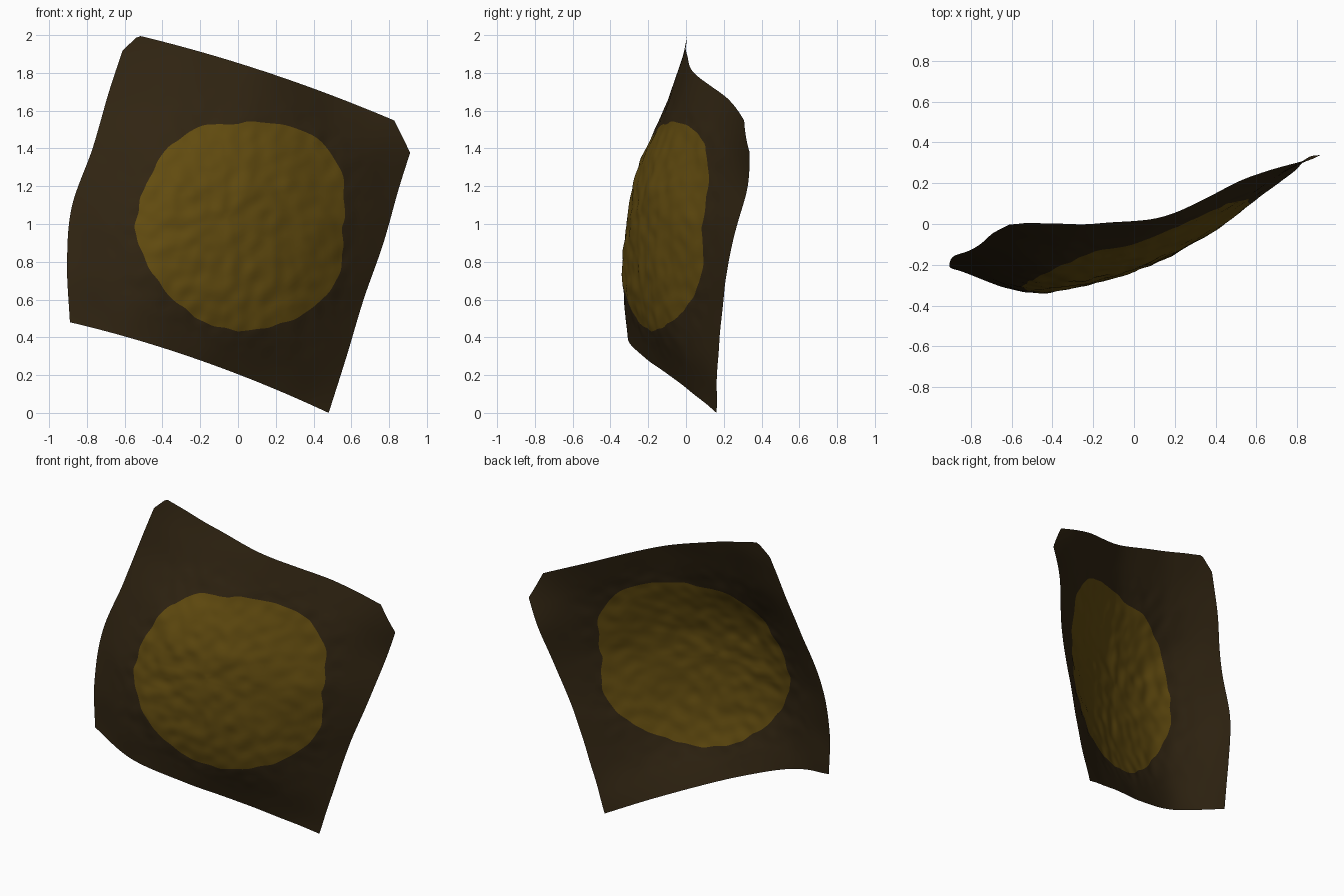
import bpy
import bmesh
import math
from mathutils import Vector, noise

SEGMENTS = 288
PATCH_RINGS = 30
BORDER_RINGS = 18
PATCH_CENTRE = Vector((0, 0.98))

# Side edges of the sheet from top to bottom, as (x, z)
LEFT_EDGE = [(-.58, 2.01), (-.68, 1.71), (-.77, 1.4), (-.88, 1.09), (-.905, .79), (-.89, .48)]
RIGHT_EDGE = [(.95, 1.495), (.855, 1.2), (.77, .9), (.665, .6), (.575, .3), (.48, 0)]

# Depth of the sheet, one row per edge point, running left to right
DEPTH = [
    (.01, 0, .05, .23, .34),
    (-.04, -.11, -.08, .09, .325),
    (-.11, -.25, -.21, -.03, .245),
    (-.16, -.315, -.265, -.1, .2),
    (-.2, -.33, -.27, -.1, .17),
    (-.22, -.31, -.2, -.02, .16),
]


def make_material(name, colour):
    mat = bpy.data.materials.new(name)
    mat.use_nodes = True
    mat.diffuse_color = (*colour, 1)
    shader = mat.node_tree.nodes["Principled BSDF"]
    shader.inputs["Base Color"].default_value = (*colour, 1)
    shader.inputs["Roughness"].default_value = 0.9
    return mat


def spline(values, t):
    """Smooth curve through evenly spaced values, for t from 0 to 1."""
    last = len(values) - 1
    t = min(max(t, 0), 1) * last
    i = min(int(t), last - 1)
    f = t - i
    b, c = values[i], values[i + 1]
    a = values[i - 1] if i > 0 else 2 * b - c
    d = values[i + 2] if i + 2 <= last else 2 * c - b
    return b + f / 2 * (c - a + f * (2 * a - 5 * b + 4 * c - d + f * (3 * (b - c) + d - a)))


def sheet_point(u, v):
    """Point on the bent sheet: u runs left to right, v runs top to bottom."""
    left = Vector([spline([p[k] for p in LEFT_EDGE], v) for k in range(2)])
    right = Vector([spline([p[k] for p in RIGHT_EDGE], v) for k in range(2)])
    flat = left.lerp(right, u)
    depth = spline([spline(row, u) for row in DEPTH], v)
    bow = 0.16 * u * (1 - u)
    return Vector((flat.x, depth, flat.y + bow))


def border_distance(du, dv):
    """Distance from the middle to the sheet border, with two clipped top corners."""
    # Each limit is (normal u, normal v, reach) measured from the middle
    limits = [(1, 0, .5), (-1, 0, .5), (0, 1, .5), (0, -1, .5)]
    for side, clip_u, clip_v in ((-1, .035, .06), (1, .08, .08)):
        nu, nv = side / clip_u, -1 / clip_v
        limits.append((nu, nv, .5 / clip_u + .5 / clip_v - 1))
    return min(reach / (nu * du + nv * dv)
               for nu, nv, reach in limits if nu * du + nv * dv > 1e-6)


def inside_patch(point):
    """True inside the rounded, ragged patch outline."""
    offset = Vector((point.x, point.z)) - PATCH_CENTRE
    a = math.atan2(offset.y, offset.x)
    radius = .559 - .01 * math.cos(4 * a)
    radius += .063 * math.cos(a - .56) * abs(math.sin(2 * a))
    radius += .018 * noise.noise(Vector((math.cos(a), math.sin(a), 0)) * 5)
    return offset.length < radius


def patch_distance(du, dv, limit):
    """Distance along a ray at which it leaves the patch."""
    low, high = 0, limit
    for _ in range(18):
        mid = (low + high) / 2
        if inside_patch(sheet_point(.5 + du * mid, .5 + dv * mid)):
            low = mid
        else:
            high = mid
    return low


def build_sheet():
    bm = bmesh.new()
    spokes = []
    centre = bm.verts.new(sheet_point(.5, .5))
    for s in range(SEGMENTS):
        angle = math.tau * s / SEGMENTS
        du, dv = math.cos(angle), math.sin(angle)
        outer = border_distance(du, dv)
        inner = patch_distance(du, dv, outer)
        steps = [inner * (i + 1) / PATCH_RINGS for i in range(PATCH_RINGS)]
        steps += [inner + (outer - inner) * (i + 1) / BORDER_RINGS for i in range(BORDER_RINGS)]
        spoke = []
        for i, t in enumerate(steps):
            point = sheet_point(.5 + du * t, .5 + dv * t)
            # Lumpy relief on the patch, fading to soft creases on the border
            fade = max(0, 1 - max(0, i - PATCH_RINGS) / BORDER_RINGS * 2)
            point.y += .008 * fade * noise.noise(point * 13)
            point.y += .005 * noise.noise(point * 5)
            spoke.append(bm.verts.new(point))
        spokes.append(spoke)

    # Patch faces take the first material, border faces the second
    for s, spoke in enumerate(spokes):
        after = spokes[(s + 1) % SEGMENTS]
        bm.faces.new((centre, after[0], spoke[0]))
        for i in range(len(spoke) - 1):
            face = bm.faces.new((spoke[i], after[i], after[i + 1], spoke[i + 1]))
            face.material_index = 0 if i + 1 < PATCH_RINGS else 1

    # Turn the faces toward the front
    bm.normal_update()
    if sum(face.normal.y for face in bm.faces) > 0:
        bmesh.ops.reverse_faces(bm, faces=bm.faces)
    for face in bm.faces:
        face.smooth = True

    mesh = bpy.data.meshes.new("bent_sheet")
    bm.to_mesh(mesh)
    bm.free()
    mesh.materials.append(make_material("mustard_patch", (.125, .073, .005)))
    mesh.materials.append(make_material("dark_brown", (.03, .018, .006)))
    sheet = bpy.data.objects.new("bent_sheet", mesh)
    bpy.context.collection.objects.link(sheet)


default_cube = bpy.data.objects.get("Cube")
if default_cube:
    bpy.data.objects.remove(default_cube)
build_sheet()
